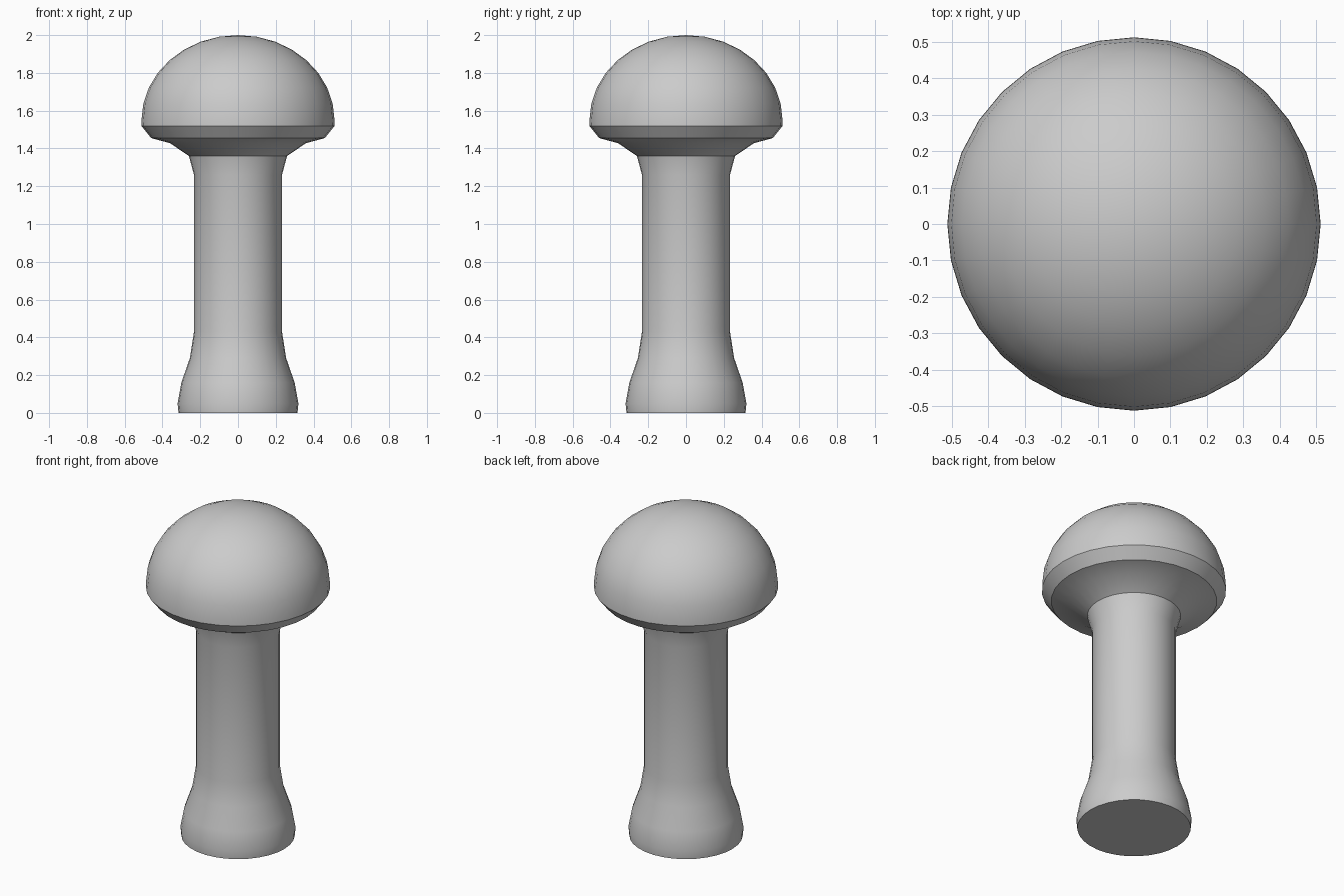
import bpy, bmesh
from math import sin, cos, pi, radians

cube = bpy.data.objects.get("Cube")
if cube:
    bpy.data.objects.remove(cube, do_unlink=True)

SIDES = 32

grey = bpy.data.materials.new("plain_grey")
grey.use_nodes = True
colour = (0.6, 0.6, 0.6, 1)
grey.diffuse_color = colour
grey.node_tree.nodes["Principled BSDF"].inputs["Base Color"].default_value = colour


def lathe(name, profile):
    """Turn (radius, height) points around z; zero radius makes a pole."""
    bm = bmesh.new()
    rings = []
    for r, z in profile:
        if r < 1e-4:
            rings.append([bm.verts.new((0, 0, z))] * SIDES)
        else:
            rings.append([bm.verts.new((r * cos(2 * pi * i / SIDES),
                                        r * sin(2 * pi * i / SIDES), z))
                          for i in range(SIDES)])
    for low, high in zip(rings, rings[1:]):
        for i in range(SIDES):
            j = (i + 1) % SIDES
            corners = dict.fromkeys((low[i], low[j], high[j], high[i]))
            bm.faces.new(list(corners))
    # Flat underside
    bm.faces.new(rings[0][::-1])
    bmesh.ops.recalc_face_normals(bm, faces=bm.faces)
    mesh = bpy.data.meshes.new(name)
    bm.to_mesh(mesh)
    bm.free()
    obj = bpy.data.objects.new(name, mesh)
    bpy.context.collection.objects.link(obj)
    mesh.materials.append(grey)
    bpy.ops.object.select_all(action="DESELECT")
    obj.select_set(True)
    bpy.context.view_layer.objects.active = obj
    bpy.ops.object.shade_smooth_by_angle(angle=radians(30))
    return obj


# Stem with flared foot and neck, then the cap's underside and rim
stem = [(0.315, 0), (0.32, 0.05), (0.30, 0.16), (0.255, 0.29),
        (0.233, 0.43), (0.233, 1.26), (0.26, 1.36)]
rim = [(0.36, 1.428), (0.46, 1.455), (0.512, 1.52)]

# Rounded cap
STEPS = 8
dome = [(0.511 * cos(pi / 2 * k / STEPS), 1.55 + 0.45 * sin(pi / 2 * k / STEPS))
        for k in range(STEPS + 1)]

lathe("mushroom_shape", stem + rim + dome)
